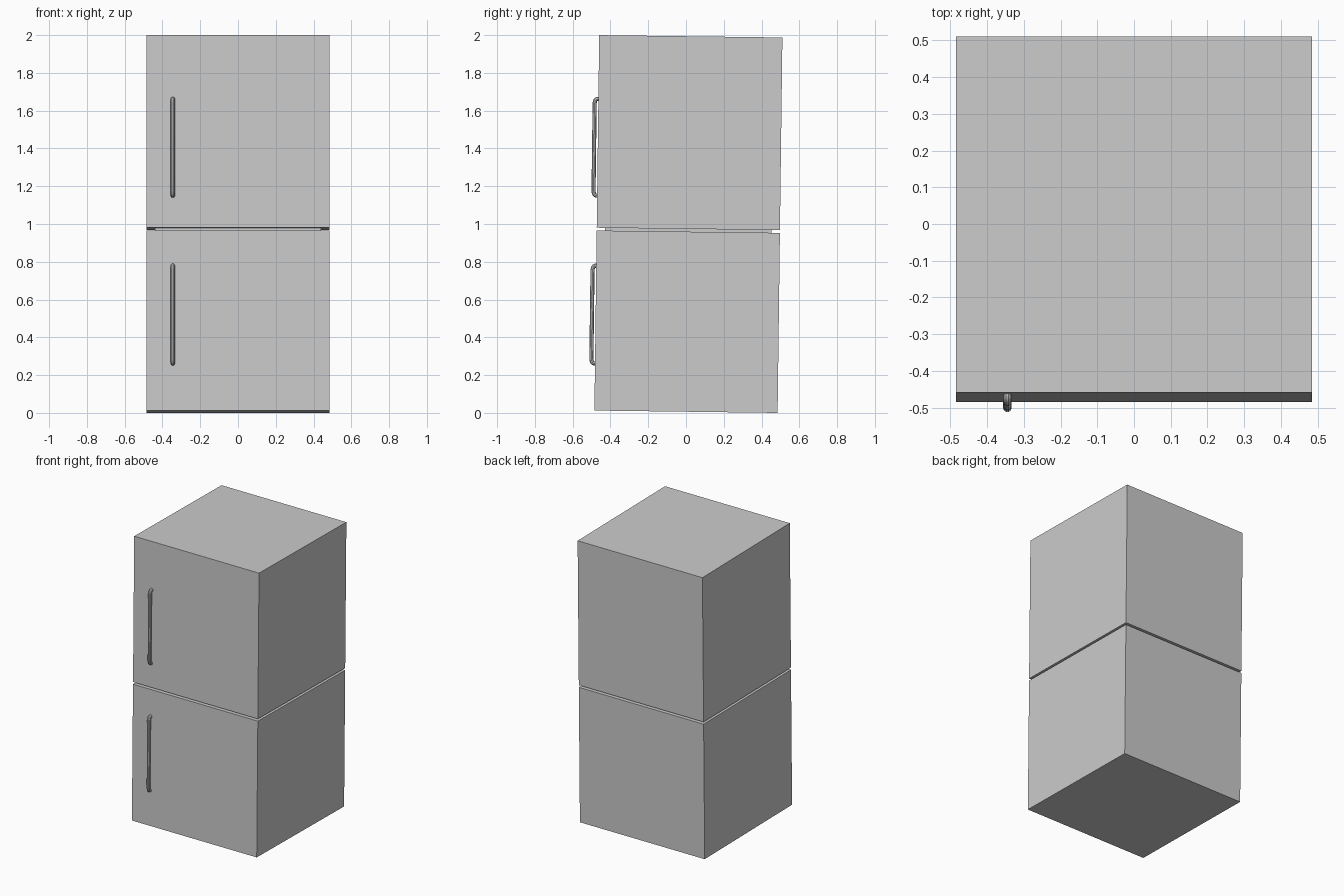
import bpy
from mathutils import Matrix

if "Cube" in bpy.data.objects:
    bpy.data.objects.remove(bpy.data.objects["Cube"])

# The whole fridge leans slightly backwards
TILT = Matrix.Translation((0, 0, 0.0062)) @ Matrix.Rotation(-0.0128, 4, 'X')
HALF = 0.485
R = 0.0115


def box(name, half, z0, z1):
    bpy.ops.mesh.primitive_cube_add(size=1)
    ob = bpy.context.object
    ob.name = name
    ob.data.transform(Matrix.Translation((0, 0, (z0 + z1) / 2))
                      @ Matrix.Diagonal((2 * half, 2 * half, z1 - z0, 1)))
    ob.matrix_world = TILT
    return ob


def handle(name, z0, z1):
    # Bent bar: feet sink into the door, rounded corners
    a, b = z0 + R, z1 - R
    side = [(0.005, 0), (-0.006, 0), (-0.012, 0.003), (-0.017, 0.010), (-0.0195, 0.022)]
    path = [(dy, a + dz) for dy, dz in side] + [(dy, b - dz) for dy, dz in reversed(side)]
    cu = bpy.data.curves.new(name, 'CURVE')
    cu.dimensions = '3D'
    cu.bevel_depth = R
    cu.bevel_resolution = 3
    cu.use_fill_caps = True
    sp = cu.splines.new('POLY')
    sp.points.add(len(path) - 1)
    for p, (dy, z) in zip(sp.points, path):
        p.co = (-0.345, -HALF + dy, z, 1)
    ob = bpy.data.objects.new(name, cu)
    bpy.context.collection.objects.link(ob)
    ob.matrix_world = TILT
    bpy.ops.object.select_all(action='DESELECT')
    ob.select_set(True)
    bpy.context.view_layer.objects.active = ob
    bpy.ops.object.convert(target='MESH')
    bpy.ops.object.shade_smooth_by_angle()


# Cabinets with a recessed spacer between them
box("lower_cabinet", HALF, 0, 0.953)
box("recessed_spacer", 0.44, 0.953, 0.968)
box("upper_cabinet", HALF, 0.968, 1.9876)

# Door handles
handle("lower_handle", 0.238, 0.778)
handle("upper_handle", 1.127, 1.662)
